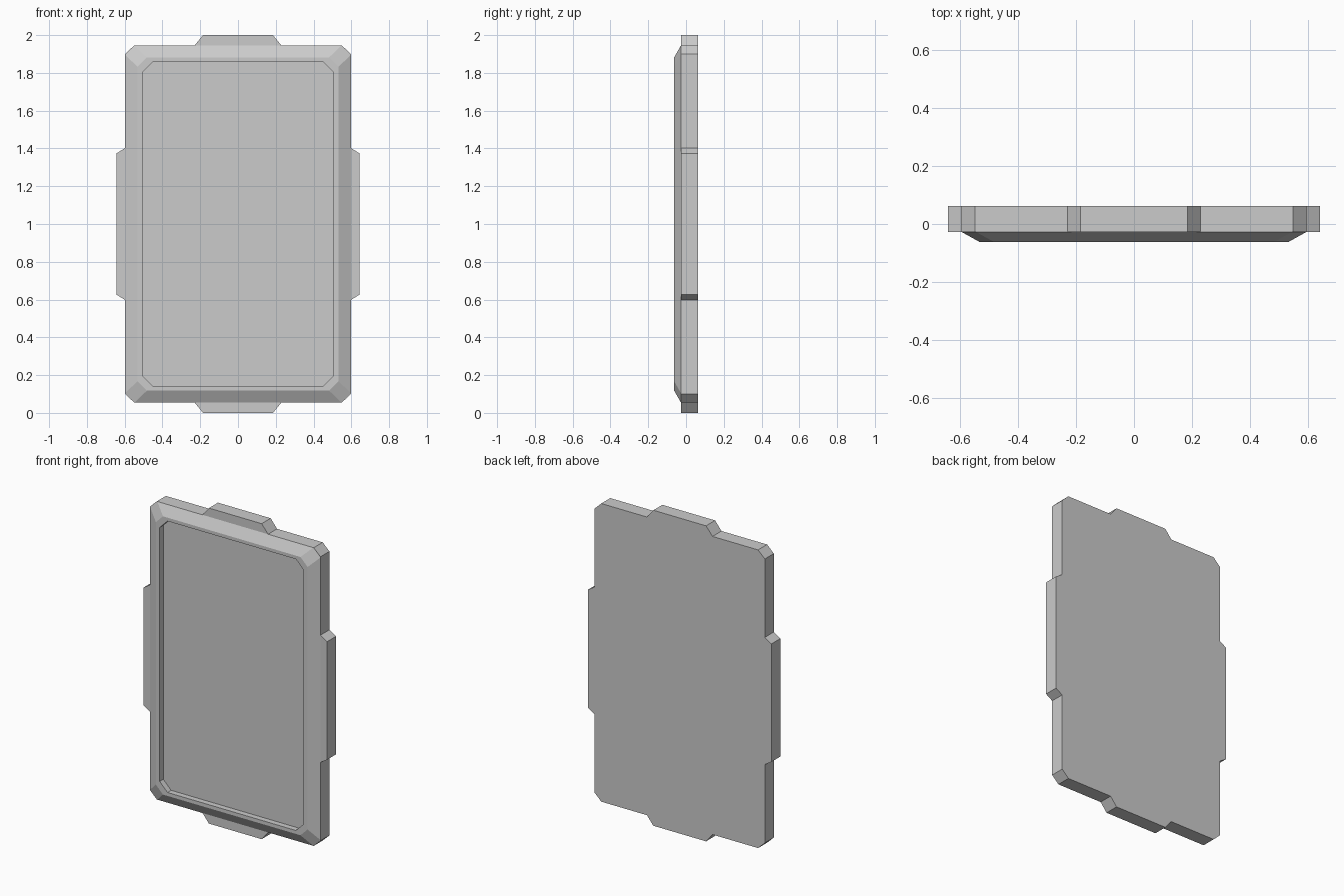
import bpy, bmesh

cube = bpy.data.objects.get("Cube")
if cube:
    bpy.data.objects.remove(cube, do_unlink=True)

MID_Z = 1.0
BACK, SEAT, FRONT = 0.063, -0.027, -0.063

grey = bpy.data.materials.new("plain grey")
grey.use_nodes = True
colour = (0.6, 0.6, 0.6, 1)
grey.diffuse_color = colour
grey.node_tree.nodes["Principled BSDF"].inputs["Base Color"].default_value = colour


def mirrored(quarter):
    """Complete an outline from its upper +x quarter, ordered from top to side."""
    right = quarter + [(x, -z) for x, z in reversed(quarter)]
    return right + [(-x, -z) for x, z in right]


def cut_rectangle(half_x, half_z, cut=0.05):
    return mirrored([(half_x - cut, half_z), (half_x, half_z - cut)])


def ring(bm, outline, y):
    return [bm.verts.new((x, y, MID_Z + z)) for x, z in outline]


def bridge(bm, a, b):
    for i in range(len(a)):
        j = (i + 1) % len(a)
        bm.faces.new((a[i], a[j], b[j], b[i]))


def finish(bm, name):
    bmesh.ops.recalc_face_normals(bm, faces=bm.faces)
    mesh = bpy.data.meshes.new(name)
    bm.to_mesh(mesh)
    bm.free()
    mesh.materials.append(grey)
    obj = bpy.data.objects.new(name, mesh)
    bpy.context.collection.objects.link(obj)
    return obj


# Back plate with a tab on every side
plate_outline = mirrored([
    (0.185, 1.0), (0.23, 0.945), (0.55, 0.945),
    (0.597, 0.9), (0.597, 0.403), (0.643, 0.374),
])
bm = bmesh.new()
back = ring(bm, plate_outline, BACK)
front = ring(bm, plate_outline, SEAT)
bridge(bm, back, front)
bm.faces.new(back)
bm.faces.new(front)
finish(bm, "back_plate")

# Bevelled front frame: outer slope, flat rim, inner recess wall, hidden underside
bm = bmesh.new()
frame = [
    ring(bm, cut_rectangle(0.597, 0.945), SEAT),
    ring(bm, cut_rectangle(0.532, 0.882), FRONT),
    ring(bm, cut_rectangle(0.505, 0.86, 0.055), FRONT),
    ring(bm, cut_rectangle(0.505, 0.86, 0.055), SEAT),
]
for i in range(4):
    bridge(bm, frame[i], frame[(i + 1) % 4])
finish(bm, "front_frame")
